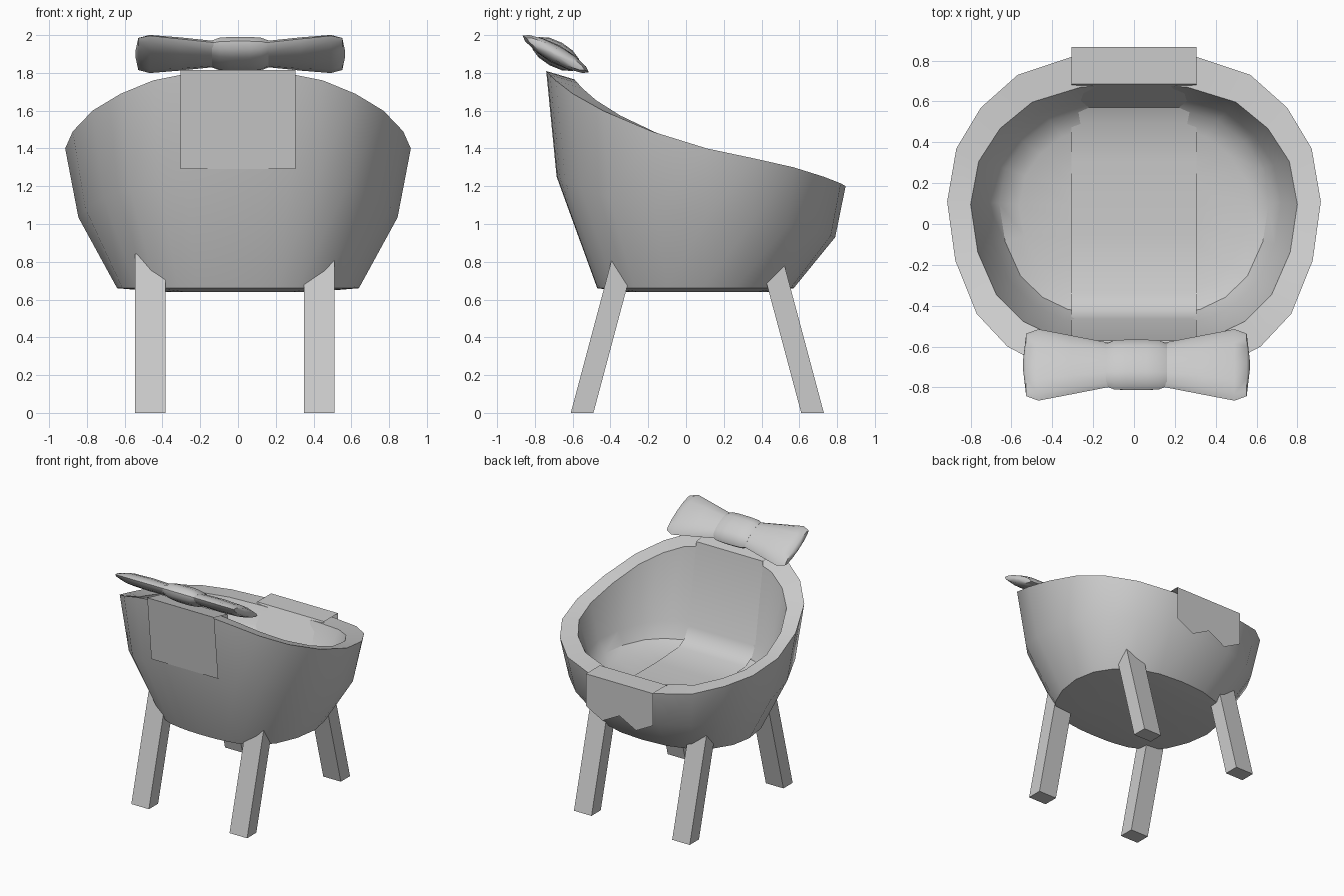
import bpy, bmesh, math
from mathutils import Vector

if "Cube" in bpy.data.objects:
    bpy.data.objects.remove(bpy.data.objects["Cube"])


def make_object(name, bm, angle=None):
    me = bpy.data.meshes.new(name)
    bmesh.ops.recalc_face_normals(bm, faces=bm.faces)
    bm.to_mesh(me)
    bm.free()
    ob = bpy.data.objects.new(name, me)
    bpy.context.collection.objects.link(ob)
    if angle:
        bpy.ops.object.select_all(action='DESELECT')
        ob.select_set(True)
        bpy.context.view_layer.objects.active = ob
        bpy.ops.object.shade_smooth_by_angle(angle=math.radians(angle))
    return ob


def loft(bm, rings):
    """Join closed rings of points and cap both ends."""
    vs = [[bm.verts.new(p) for p in r] for r in rings]
    n = len(vs[0])
    for a, b in zip(vs, vs[1:]):
        for i in range(n):
            j = (i + 1) % n
            bm.faces.new((a[i], a[j], b[j], b[i]))
    bm.faces.new(vs[0])
    bm.faces.new(vs[-1])


# Tub: the sloping rim outline, mirrored, then scaled into rings
half = [(0, -.74, 1.81), (.17, -.735, 1.805), (.3, -.72, 1.79), (.45, -.69, 1.76),
        (.62, -.6, 1.69), (.77, -.44, 1.6), (.875, -.18, 1.49), (.915, .11, 1.4),
        (.87, .37, 1.345), (.75, .57, 1.3), (.57, .73, 1.25), (.3, .82, 1.215),
        (0, .845, 1.2)]
rim = half + [(-x, y, z) for x, y, z in half[-2:0:-1]]


def ring(width, front, back, height):
    return [(x * width / .915, front + (y + .74) / 1.585 * (back - front), height(z))
            for x, y, z in rim]


bm = bmesh.new()
loft(bm, [
    ring(.40, -.31, .43, lambda z: .64),
    ring(.64, -.47, .57, lambda z: .66),
    ring(.845, -.685, .79, lambda z: .93 + (z - 1.2) * .525),
    ring(.915, -.74, .845, lambda z: z),
    ring(.80, -.59, .69, lambda z: 1.21 + (z - 1.2) * .91),
    ring(.72, -.50, .63, lambda z: 1.09 + (z - 1.2) * .1),
    ring(.66, -.45, .58, lambda z: 1.02),
    ring(.56, -.36, .49, lambda z: .98),
    ring(.30, -.15, .30, lambda z: .97)])
make_object("tub", bm, 35)

# Draped cloth: thin strip over front rim, floor and back rim, zigzag back hem
path = [(-.692, 1.29), (-.746, 1.815), (-.57, 1.775), (-.465, 1.12), (-.42, 1.04),
        (-.34, .995), (-.05, .98), (.31, .98), (.49, .995), (.57, 1.03),
        (.685, 1.235), (.867, 1.235)]
xs = [-.305, -.1525, 0, .1525, .305]
hem = [.97, .89, .97, .89, .97]
bm = bmesh.new()
rows = [[bm.verts.new((x, y, z)) for x in xs] for y, z in path]
rows.append([bm.verts.new((x, .867, z)) for x, z in zip(xs, hem)])
for a, b in zip(rows, rows[1:]):
    for i in range(4):
        bm.faces.new((a[i], a[i + 1], b[i + 1], b[i]))
make_object("draped_cloth", bm, 35)

# Legs: slanted square posts
for side, x0 in (("left", -.545), ("right", .35)):
    for end, y0, slope in (("front", -.61, .267), ("back", .61, -.267)):
        bm = bmesh.new()
        loft(bm, [[(x0 + dx, y0 + dy + slope * z, z)
                   for dx, dy in ((0, 0), (.16, 0), (.16, .12), (0, .12))]
                  for z in (0, .84)])
        make_object(f"{end}_{side}_leg", bm)

# Bow: lens sections along x, tilted up toward the front
centre = Vector((.012, -.69, 1.9))
vdir = Vector((0, -.87, .48)).normalized()
ndir = Vector((0, .48, .87)).normalized()


def section(x, hv, hn, power):
    pts = []
    for i in range(12):
        c, s = math.cos(i * math.pi / 6), math.sin(i * math.pi / 6)
        n = math.copysign(abs(s) ** power, s)
        pts.append(centre + Vector((x, 0, 0)) + vdir * (c * hv) + ndir * (n * hn))
    return pts


for side, s in (("left", -1), ("right", 1)):
    bm = bmesh.new()
    loft(bm, [section(s * x, hv, hn, 1.2) for x, hv, hn in
              ((0, .115, .04), (.14, .125, .045), (.32, .165, .05),
               (.48, .20, .045), (.54, .175, .03), (.555, .03, .008))])
    make_object(f"{side}_bow_wing", bm, 50)
bm = bmesh.new()
loft(bm, [section(x, hv, hn, .9) for x, hv, hn in
          ((-.15, .12, .045), (-.11, .137, .062), (-.05, .14, .068),
           (.05, .14, .068), (.11, .137, .062), (.15, .12, .045))])
make_object("bow_knot", bm, 50)
